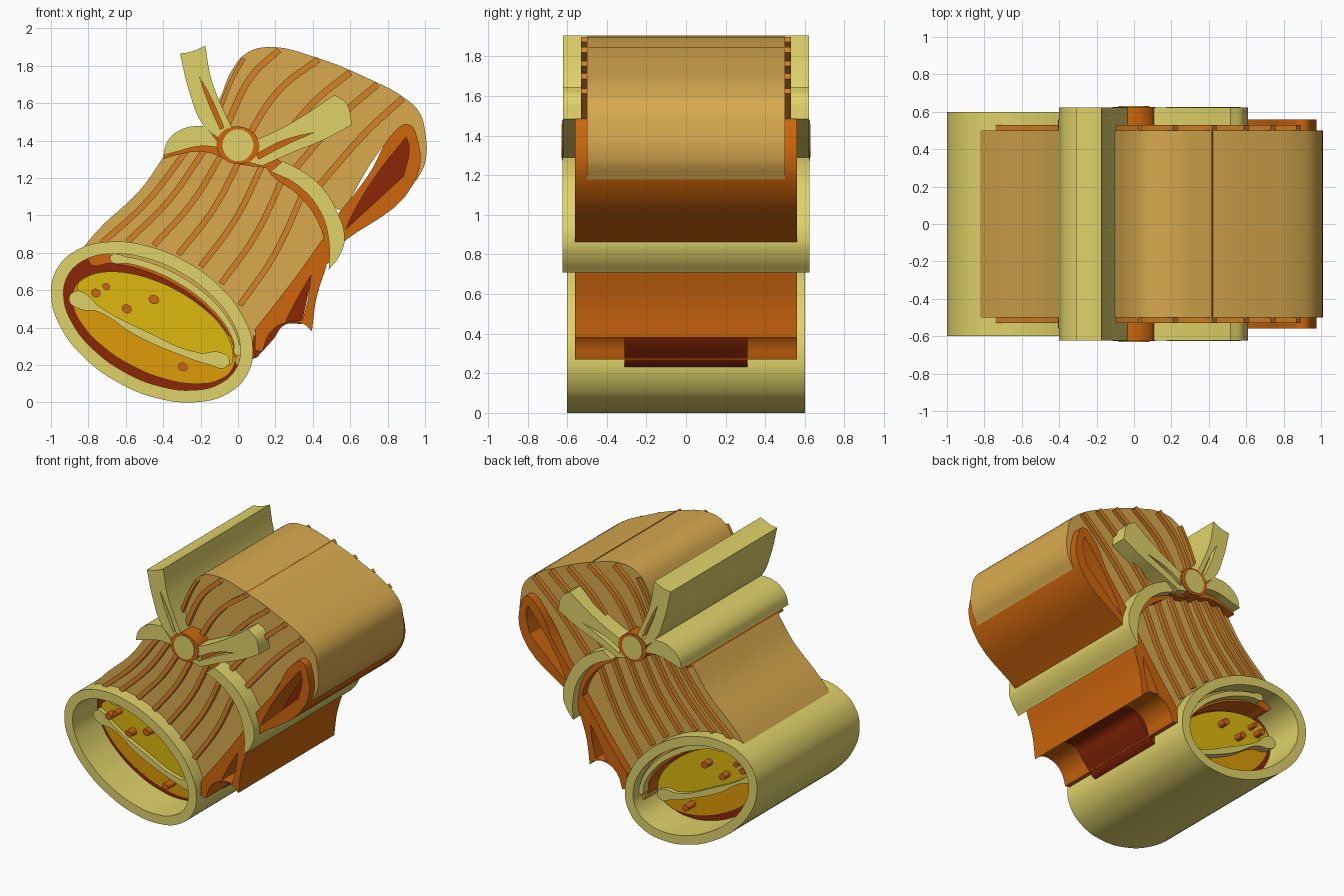
import bpy, bmesh, math
from mathutils import Vector


def mat(name, r, g, b):
    m = bpy.data.materials.new(name)
    m.diffuse_color = (r ** 2.2, g ** 2.2, b ** 2.2, 1)
    return m


HUSK = mat("husk_yellow", .87, .82, .41)
TAN = mat("tan", .84, .66, .31)
ORANGE = mat("orange", .80, .40, .08)
STRIPE = mat("stripe_orange", .83, .51, .17)
DARK = mat("dark_red", .54, .17, .06)
CORN = mat("filling_yellow", .86, .72, .08)
AMBER = mat("filling_amber", .87, .60, .06)


def slab(name, loops, depth, material):
    """Extrude x-z outlines to y = +-depth. A third value in a point makes it a corner;
    extra loops become holes."""
    cu = bpy.data.curves.new(name, 'CURVE')
    cu.dimensions, cu.fill_mode = '2D', 'BOTH'
    cu.extrude, cu.resolution_u = depth, 6
    for pts in loops:
        sp = cu.splines.new('BEZIER')
        sp.bezier_points.add(len(pts) - 1)
        sp.use_cyclic_u = True
        for bp, p in zip(sp.bezier_points, pts):
            bp.co = (p[0], p[1], 0)
            kind = 'VECTOR' if len(p) > 2 else 'AUTO'
            bp.handle_left_type = bp.handle_right_type = kind
    ob = bpy.data.objects.new(name, cu)
    ob.rotation_euler.x = math.pi / 2
    bpy.context.collection.objects.link(ob)
    bpy.ops.object.select_all(action='DESELECT')
    bpy.context.view_layer.objects.active = ob
    ob.select_set(True)
    bpy.ops.object.convert(target='MESH')
    ob = bpy.context.object
    bpy.ops.object.transform_apply(location=False, rotation=True, scale=False)
    bm = bmesh.new()
    bm.from_mesh(ob.data)
    bmesh.ops.remove_doubles(bm, verts=bm.verts, dist=1e-5)
    bmesh.ops.recalc_face_normals(bm, faces=bm.faces)
    bm.to_mesh(ob.data)
    bm.free()
    ob.data.materials.clear()
    ob.data.materials.append(material)
    bpy.ops.object.shade_smooth_by_angle(angle=math.radians(30))
    return ob


def arc(cx, cz, a, b, tilt, t0=0, t1=360, n=16, corner=False):
    """Points on a tilted ellipse; a full turn leaves out the repeated last point."""
    k, out = math.radians(tilt), []
    for i in range(n if t1 - t0 == 360 else n + 1):
        t = math.radians(t0 + (t1 - t0) * i / n)
        u, v = a * math.cos(t), b * math.sin(t)
        p = (cx + u * math.cos(k) - v * math.sin(k), cz + u * math.sin(k) + v * math.cos(k))
        out.append(p + (1,) if corner else p)
    return out


def strip(path, w):
    """Outline of a band of width w along a short path."""
    left, right = [], []
    for i, p in enumerate(path):
        d = Vector(path[min(i + 1, len(path) - 1)]) - Vector(path[max(i - 1, 0)])
        n = Vector((-d.y, d.x)).normalized() * w / 2
        end = (1,) if i in (0, len(path) - 1) else ()
        left.append((p[0] + n.x, p[1] + n.y) + end)
        right.append((p[0] - n.x, p[1] - n.y) + end)
    return left + right[::-1]


C = (-.46, .43)

# Open end: husk rim, dark lining and layered filling
slab("end_rim", [arc(*C, .582, .371, -29), arc(*C, .513, .305, -29)], .6, HUSK)
slab("end_lining", [arc(*C, .545, .335, -29)], .31, DARK)
slab("filling_base", [arc(-.45, .40, .475, .235, -27)], .34, AMBER)
slab("filling_top", [arc(-.45, .41, .46, .225, -27, 0, 180, 12)
                     + [(-.75, .50), (-.5, .38), (-.25, .26)]], .37, CORN)
slab("filling_ridge", [[(-.905, .55), (-.87, .595), (-.82, .585), (-.75, .52), (-.5, .385),
                        (-.2, .265), (-.1, .27), (-.045, .23), (-.07, .185), (-.15, .20),
                        (-.3, .25), (-.55, .36), (-.75, .485), (-.85, .50)]], .40, HUSK)
for i, (x, z, r) in enumerate([(-.76, .585, .026), (-.705, .62, .021), (-.595, .50, .027),
                               (-.45, .55, .028), (-.295, .19, .026)]):
    slab(f"filling_speck_{i}", [arc(x, z, r, r * .85, -25, n=8)], .43, ORANGE)

# Layers folded inside the top of the open end
def crescent(a1, b1, a2, b2, t0, t1):
    return arc(*C, a1, b1, -29, t0, t1, 10) + arc(*C, a2, b2, -29, t0, t1, 10)[::-1]


slab("inner_shade", [crescent(.53, .32, .485, .235, 12, 152)], .47, ORANGE)
slab("inner_tan_layer", [crescent(.535, .325, .50, .28, 5, 135)], .5, TAN)
slab("inner_husk_lip", [crescent(.515, .288, .49, .25, 15, 135)], .53, HUSK)

# Lower body, from the rim to the tie
slab("lower_body", [arc(*C, .56, .35, -29, 0, 165, 12, True)
                    + [(-.90, .735, 1), (-.75, .92), (-.52, 1.14), (-.40, 1.31, 1), (-.1, 1.42, 1),
                       (.15, 1.34), (.36, 1.18), (.45, 1.0), (.465, .86, 1), (.30, .65),
                       (.09, .39, 1), (.07, .25, 1)]], .5, TAN)

# Upper body beyond the tie
slab("upper_body", [[(-.12, 1.42, 1), (-.17, 1.5, 1), (-.10, 1.62), (-.03, 1.78), (.05, 1.87),
                     (.17, 1.9), (.4, 1.85), (.7, 1.73), (.88, 1.635), (.97, 1.55), (1, 1.45),
                     (1, 1.28), (.95, 1.18, 1), (.935, 1.3), (.94, 1.43), (.88, 1.47), (.80, 1.40),
                     (.56, 1.02, 1), (.4, 1.1, 1), (.1, 1.3, 1)]], .5, TAN)

# Raised grain stripes on both halves
lower = [((-.28, 1.34), (-.73, .85)), ((-.18, 1.35), (-.59, .86)), ((-.08, 1.34), (-.45, .84)),
         ((.02, 1.32), (-.32, .79)), ((.13, 1.27), (-.20, .725)), ((.24, 1.20), (-.09, .635)),
         ((.34, 1.10), (.01, .52))]
for i, (p, q) in enumerate(lower):
    mid = ((p[0] + q[0]) / 2 + .02, (p[1] + q[1]) / 2 - .02)
    slab(f"lower_stripe_{i}", [strip([p, mid, q], .032)], .53, STRIPE)
upper = [[(.22, 1.885), (.07, 1.74), (-.06, 1.48)], [(.43, 1.835), (.22, 1.67), (.04, 1.40)],
         [(.60, 1.765), (.40, 1.60), (.16, 1.30)], [(.745, 1.70), (.56, 1.54), (.28, 1.22)],
         [(.88, 1.625), (.69, 1.45), (.40, 1.12)]]
for i, path in enumerate(upper):
    slab(f"upper_stripe_{i}", [strip(path, .035)], .53, STRIPE)
slab("upper_left_stripe", [strip([(.03, 1.84), (-.04, 1.71), (-.12, 1.5)], .022)], .53, STRIPE)

# Side fold of the upper body: orange frame around a dark opening
slab("upper_fold_frame", [[(.56, .855, 1), (.945, 1.18), (.957, 1.42), (.91, 1.487), (.83, 1.44),
                           (.70, 1.22), (.53, 1.0, 1)],
                          [(.575, .925, 1), (.63, 1.04), (.75, 1.23), (.90, 1.42, 1),
                           (.915, 1.36), (.885, 1.21, 1)]], .56, ORANGE)
slab("upper_fold_inside", [[(.56, .89, 1), (.92, 1.2, 1), (.93, 1.43, 1), (.85, 1.4, 1),
                            (.6, 1.05, 1)]], .31, DARK)

# Side flap of the lower body with its dark opening
slab("lower_flap", [[(.09, .39, 1), (.30, .66), (.45, .87, 1), (.50, .85, 1), (.47, .72, 1),
                     (.42, .56), (.395, .38, 1), (.35, .42), (.25, .425), (.17, .37),
                     (.13, .27, 1), (.09, .28, 1)],
                    [(.255, .435, 1), (.32, .56), (.39, .68, 1), (.375, .56), (.345, .44, 1)]],
     .56, ORANGE)
slab("lower_flap_inside", [[(.04, .22, 1), (.10, .24, 1), (.19, .34), (.25, .415), (.34, .42, 1),
                            (.40, .69, 1), (.3, .62, 1), (.08, .35, 1)]], .31, DARK)

# Tie band, with an orange shade layer peeking out below it
slab("tie_shade", [[(-.405, 1.30, 1), (-.32, 1.325), (-.18, 1.34), (0, 1.275), (.15, 1.255, 1),
                    (.18, 1.215), (.32, 1.11), (.42, .98), (.46, .85), (.445, .72, 1),
                    (.49, .75, 1), (.50, 1.0), (.36, 1.2), (.15, 1.34), (0, 1.47, 1),
                    (-.2, 1.42), (-.38, 1.35)]], .56, ORANGE)
slab("tie_band_right", [[(.175, 1.235, 1), (.24, 1.29, 1), (.33, 1.245), (.44, 1.16), (.53, 1.02),
                         (.57, .87), (.54, .78), (.485, .71, 1), (.487, .85), (.44, 1.02),
                         (.32, 1.16)]], .625, HUSK)
slab("tie_band_left", [[(-.40, 1.32, 1), (-.375, 1.40), (-.29, 1.465), (-.18, 1.48, 1),
                        (-.08, 1.36, 1), (-.2, 1.37), (-.33, 1.34)]], .624, HUSK)

# Bow: two loose ends with slits, and the knot
slab("bow_end_left", [[(-.31, 1.865, 1), (-.25, 1.875), (-.175, 1.907, 1), (-.14, 1.72),
                       (-.02, 1.44, 1), (-.09, 1.40, 1), (-.19, 1.49), (-.26, 1.66)],
                      [(-.205, 1.74, 1), (-.165, 1.62), (-.095, 1.46, 1), (-.075, 1.47, 1),
                       (-.145, 1.63)]], .622, HUSK)
slab("bow_end_right", [[(.06, 1.39, 1), (.2, 1.45), (.36, 1.54), (.515, 1.645, 1), (.58, 1.60),
                        (.61, 1.485, 1), (.45, 1.40), (.3, 1.34), (.13, 1.265, 1), (.05, 1.285, 1)],
                       [(.10, 1.33, 1), (.24, 1.40), (.41, 1.445, 1), (.25, 1.375),
                        (.11, 1.30, 1)]], .622, HUSK)
slab("bow_slit_left", [strip([(-.19, 1.72), (-.15, 1.62), (-.085, 1.465)], .03)], .58, ORANGE)
slab("bow_slit_right", [strip([(.09, 1.31), (.24, 1.385), (.38, 1.435)], .035)], .58, ORANGE)
slab("knot_shade", [arc(.0, 1.375, .115, .10, -10, n=12)], .626, ORANGE)
slab("knot", [arc(.0, 1.375, .082, .085, 0, n=12)], .63, HUSK)
